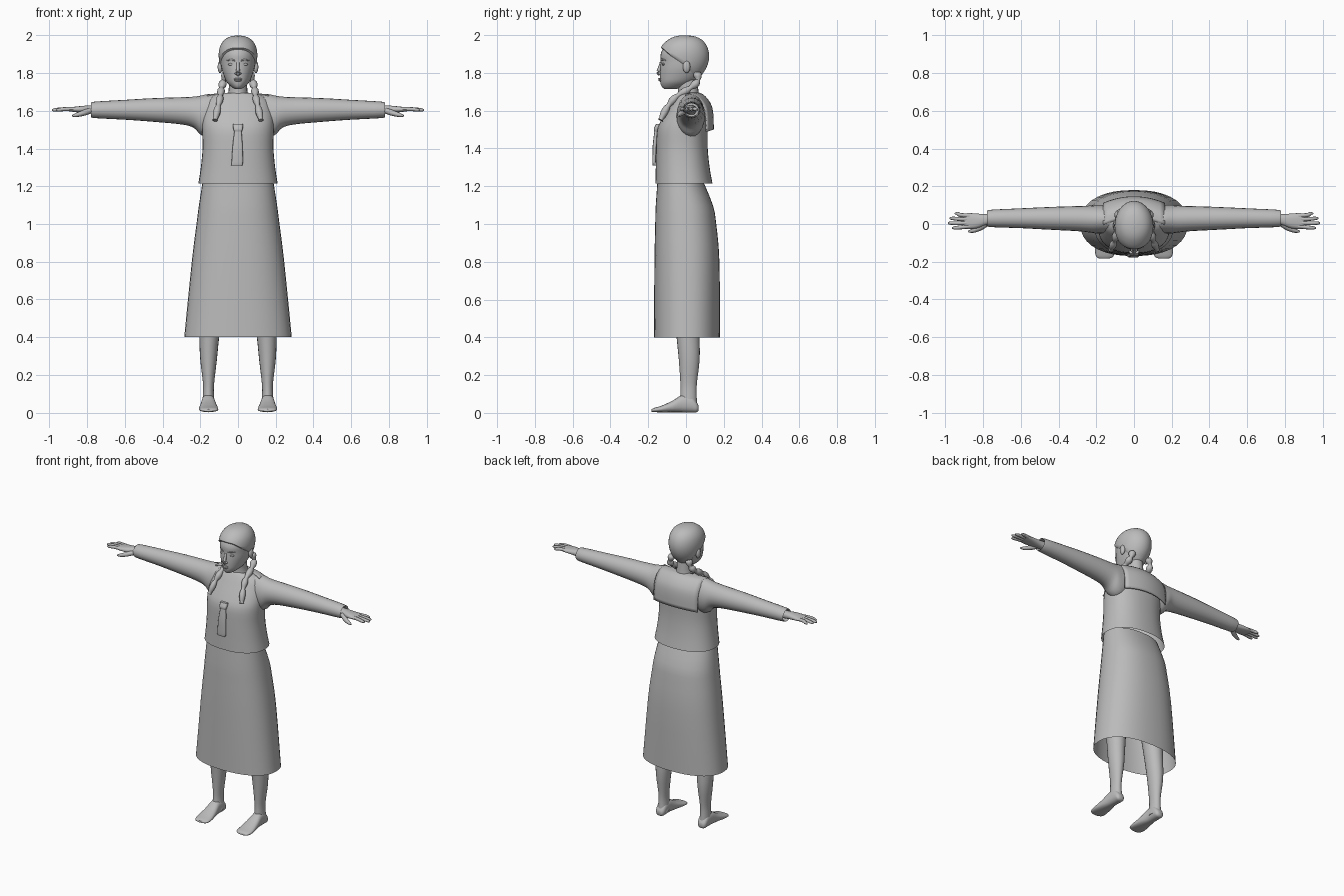
import bpy, bmesh, math
from mathutils import Vector

if "Cube" in bpy.data.objects:
    bpy.data.objects.remove(bpy.data.objects["Cube"])

mat = bpy.data.materials.new("plain grey")
mat.diffuse_color = (0.5, 0.5, 0.5, 1)
mat.use_nodes = True
mat.node_tree.nodes["Principled BSDF"].inputs["Base Color"].default_value = mat.diffuse_color


def finish(name, verts, faces, mirror=False, angle=50):
    me = bpy.data.meshes.new(name)
    me.from_pydata(verts, [], faces)
    bm = bmesh.new()
    bm.from_mesh(me)
    bmesh.ops.remove_doubles(bm, verts=bm.verts, dist=1e-5)
    bmesh.ops.recalc_face_normals(bm, faces=bm.faces)
    bm.to_mesh(me)
    bm.free()
    me.materials.append(mat)
    ob = bpy.data.objects.new(name, me)
    bpy.context.collection.objects.link(ob)
    bpy.ops.object.select_all(action='DESELECT')
    ob.select_set(True)
    bpy.context.view_layer.objects.active = ob
    bpy.ops.object.shade_smooth_by_angle(angle=math.radians(angle))
    if mirror:
        ob.modifiers.new("mirror", 'MIRROR')
    return ob


def spline(rows, k):
    """Catmull-Rom interpolation of number rows, k steps per span."""
    out = []
    for i in range(len(rows) - 1):
        p = [rows[max(0, min(len(rows) - 1, i + j))] for j in (-1, 0, 1, 2)]
        for s in range(k):
            t = s / k
            out.append([b + .5 * t * (c - a + t * (2*a - 5*b + 4*c - d + t * (3*(b - c) + d - a)))
                        for a, b, c, d in zip(*p)])
    return out + [list(rows[-1])]


def skin(rings, caps):
    """Bridge equal rings of points into faces."""
    n = len(rings[0])
    verts = [v for r in rings for v in r]
    faces = [(i*n + j, i*n + (j+1) % n, (i+1)*n + (j+1) % n, (i+1)*n + j)
             for i in range(len(rings) - 1) for j in range(n)]
    if caps[0]:
        faces.append(tuple(range(n)))
    if caps[1]:
        faces.append(tuple(range(len(verts) - n, len(verts))))
    return verts, faces


def tube(name, rows, axis='z', n=20, p=2.0, k=3, caps=(1, 1), mirror=False, angle=50):
    """Rows are (position on axis, min u, max u, min v, max v)."""
    rings = []
    for w, u0, u1, v0, v1 in spline(rows, k):
        ring = []
        for j in range(n):
            a = 2 * math.pi * j / n
            c, s = math.cos(a), math.sin(a)
            u = (u0 + u1)/2 + (u1 - u0)/2 * math.copysign(abs(c)**(2/p), c)
            v = (v0 + v1)/2 + (v1 - v0)/2 * math.copysign(abs(s)**(2/p), s)
            ring.append({'z': (u, v, w), 'x': (w, u, v), 'y': (u, w, v)}[axis])
        rings.append(ring)
    return finish(name, *skin(rings, caps), mirror, angle)


def path(name, pts, n=8, k=3, mirror=False):
    """Round tube; points are (x, y, z, radius)."""
    pts = spline(pts, k)
    rings = []
    for i, q in enumerate(pts):
        d = Vector(pts[min(i+1, len(pts)-1)][:3]) - Vector(pts[max(i-1, 0)][:3])
        rot = d.to_track_quat('Z', 'Y')
        rings.append([tuple(Vector(q[:3]) + rot @ Vector((q[3]*math.cos(2*math.pi*j/n),
                      q[3]*math.sin(2*math.pi*j/n), 0))) for j in range(n)])
    return finish(name, *skin(rings, (1, 1)), mirror)


def blob(name, c, r, mirror=False):
    """Ellipsoid, for small soft parts."""
    bm = bmesh.new()
    bmesh.ops.create_uvsphere(bm, u_segments=12, v_segments=8, radius=1)
    verts = [tuple(c[i] + r[i]*v.co[i] for i in range(3)) for v in bm.verts]
    faces = [tuple(v.index for v in f.verts) for f in bm.faces]
    bm.free()
    return finish(name, verts, faces, mirror)


# Clothes: open skirt, jacket, hollow sleeves
tube("skirt", [(.40, -.285, .285, -.17, .18), (.80, -.245, .245, -.167, .177),
               (1.0, -.22, .22, -.163, .16), (1.1, -.207, .207, -.16, .142),
               (1.24, -.185, .185, -.15, .085)], n=36, p=2.3, caps=(0, 0))
tube("jacket", [(1.215, -.21, .21, -.162, .14), (1.30, -.197, .197, -.16, .125),
                (1.40, -.188, .188, -.158, .115), (1.50, -.19, .19, -.152, .115),
                (1.56, -.19, .19, -.125, .122), (1.62, -.18, .18, -.09, .122),
                (1.66, -.16, .16, -.066, .105), (1.69, -.11, .11, -.045, .08),
                (1.695, -.07, .07, -.035, .07)], n=36, p=2.3, caps=(0, 0))
tube("sleeve", [(.10, -.05, .10, 1.48, 1.685), (.16, -.05, .10, 1.46, 1.688),
                (.20, -.05, .10, 1.475, 1.68), (.235, -.045, .097, 1.51, 1.675),
                (.30, -.038, .095, 1.528, 1.672), (.45, -.03, .09, 1.542, 1.667),
                (.60, -.022, .083, 1.553, 1.658), (.765, -.016, .075, 1.562, 1.648),
                (.766, -.008, .067, 1.57, 1.64), (.72, -.008, .067, 1.57, 1.64)],
     axis='x', caps=(0, 1), mirror=True)

# Wide collar flap over the upper back, wrapping the shoulders
prof = spline([(.147, 1.50), (.145, 1.58), (.13, 1.64), (.085, 1.69), (.03, 1.697)], 3)
cols = [-.165 + .33 * i / 12 for i in range(13)]
cv = [(x, y - 1.3 * x * x, z - .4 * x * x) for y, z in prof for x in cols]
cf = [(i*13 + j, i*13 + j + 1, i*13 + j + 14, i*13 + j + 13)
      for i in range(len(prof) - 1) for j in range(12)]
collar = finish("collar_flap", cv, cf)
collar.modifiers.new("thickness", 'SOLIDIFY').thickness = .008

# Hanging ribbon with knot
tube("ribbon_tail", [(1.31, -.036, .022, -.176, -.160), (1.33, -.034, .026, -.178, -.160),
                     (1.42, -.028, .024, -.176, -.155), (1.50, -.018, .018, -.166, -.145)],
     p=4, n=16)
tube("ribbon_knot", [(1.49, -.02, .02, -.168, -.14), (1.505, -.025, .025, -.170, -.14),
                     (1.53, -.026, .026, -.158, -.12)], p=4, n=16)

# Legs and bare feet
tube("leg", [(.03, .12, .19, -.035, .06), (.10, .128, .186, -.03, .056),
             (.16, .126, .186, -.03, .058), (.28, .112, .2, -.038, .072),
             (.40, .1, .205, -.05, .072), (.60, .075, .205, -.07, .07),
             (1.0, .01, .18, -.1, .08)], mirror=True)
tube("foot", [(-.183, .13, .185, .006, .018), (-.17, .108, .202, .004, .026),
              (-.13, .105, .207, .003, .038), (-.07, .113, .2, .003, .065),
              (-.02, .122, .193, .003, .095), (.03, .123, .19, .002, .09),
              (.055, .128, .186, .003, .06), (.066, .14, .175, .012, .04)],
     axis='y', p=2.4, mirror=True)

# Hands: palm, four fingers and thumb
tube("palm", [(.72, -.002, .055, 1.578, 1.63), (.78, -.004, .052, 1.584, 1.629),
              (.83, -.022, .055, 1.589, 1.626), (.88, -.027, .058, 1.595, 1.62),
              (.90, -.024, .052, 1.598, 1.617)], axis='x', n=14, p=2.4, mirror=True)
for i, (y, tip) in enumerate([(-.018, .965), (.004, .986), (.026, .978), (.048, .95)]):
    path(f"finger_{i}", [(.87, y*.85 + .003, 1.609, .011), (.92, y, 1.609, .0105),
                         (tip - .015, y*1.15, 1.605, .009), (tip, y*1.17, 1.603, .004)],
         mirror=True)
path("thumb", [(.785, .0, 1.60, .016), (.82, -.022, 1.588, .015),
               (.855, -.036, 1.578, .011), (.878, -.04, 1.573, .005)], mirror=True)

# Neck and head
tube("neck", [(1.60, -.085, .085, -.09, .08), (1.66, -.066, .066, -.055, .072),
              (1.70, -.05, .05, -.042, .066), (1.78, -.05, .05, -.05, .06)])
HEAD = spline([(1.715, .016, -.115, -.05), (1.728, .036, -.129, .0),
               (1.75, .058, -.136, .04), (1.78, .073, -.138, .075),
               (1.82, .086, -.137, .1), (1.86, .092, -.134, .112),
               (1.90, .093, -.134, .112), (1.94, .083, -.115, .098),
               (1.97, .06, -.08, .07), (1.985, .03, -.045, .035), (1.99, .001, -.008, -.004)], 4)


def head_point(a, z, grow=0.0):
    """Point on the head surface at angle a (zero faces front) and height z."""
    for lo, hi in zip(HEAD, HEAD[1:]):
        if lo[0] <= z <= hi[0] + 1e-9:
            t = (z - lo[0]) / (hi[0] - lo[0])
            _, w, f, b = [p + (q - p) * t for p, q in zip(lo, hi)]
            break
    return ((w + grow) * math.sin(a),
            (f + b)/2 - ((b - f)/2 + grow) * math.cos(a), z + grow)


N = 28
finish("head", *skin([[head_point(2*math.pi*j/N, h[0]) for j in range(N)] for h in HEAD], (1, 1)))

# Hair cap: lower edge follows the hairline, dropping to the nape at the back
line = spline([(1.925,), (1.918,), (1.885,), (1.845,), (1.80,), (1.765,), (1.755,)], 4)
rings = []
for r in range(-1, 15):
    ring = []
    for j in range(48):
        z0 = line[min(j, 48 - j)][0]
        t = max(r, 0) / 14
        z = z0 + (1.99 - z0) * math.sin(t * math.pi / 2)
        ring.append(head_point(2*math.pi*j/48, z, .009 if r >= 0 else -.004))
    rings.append(ring)
finish("hair", *skin(rings, (0, 1)))

# Face details and ears
path("nose", [(0, -.131, 1.855, .008), (0, -.140, 1.825, .009),
              (0, -.146, 1.803, .0115), (0, -.138, 1.79, .008)])
blob("nostril", (.010, -.139, 1.798), (.008, .009, .007), True)
blob("eye", (.036, -.118, 1.846), (.017, .010, .007), True)
path("brow", [(.016, -.131, 1.866, .004), (.036, -.123, 1.871, .005),
              (.058, -.105, 1.866, .003)], mirror=True)
blob("upper_lip", (0, -.138, 1.769), (.023, .009, .005))
blob("lower_lip", (0, -.137, 1.761), (.019, .009, .006))
blob("ear", (.095, .003, 1.832), (.013, .02, .033), True)

# Braids: swelling strands falling over the shoulders to the chest
base = spline([(.062, .06, 1.80), (.078, .06, 1.755), (.088, .015, 1.715),
               (.094, -.05, 1.675), (.106, -.098, 1.62), (.122, -.135, 1.55)], 8)
braid = [(x, y, z, .011 + .012 * abs(math.sin(i * math.pi / 8 + .5)) * (1 - .35 * i / 40))
         for i, (x, y, z) in enumerate(base)]
path("braid", braid, n=10, k=1, mirror=True)
